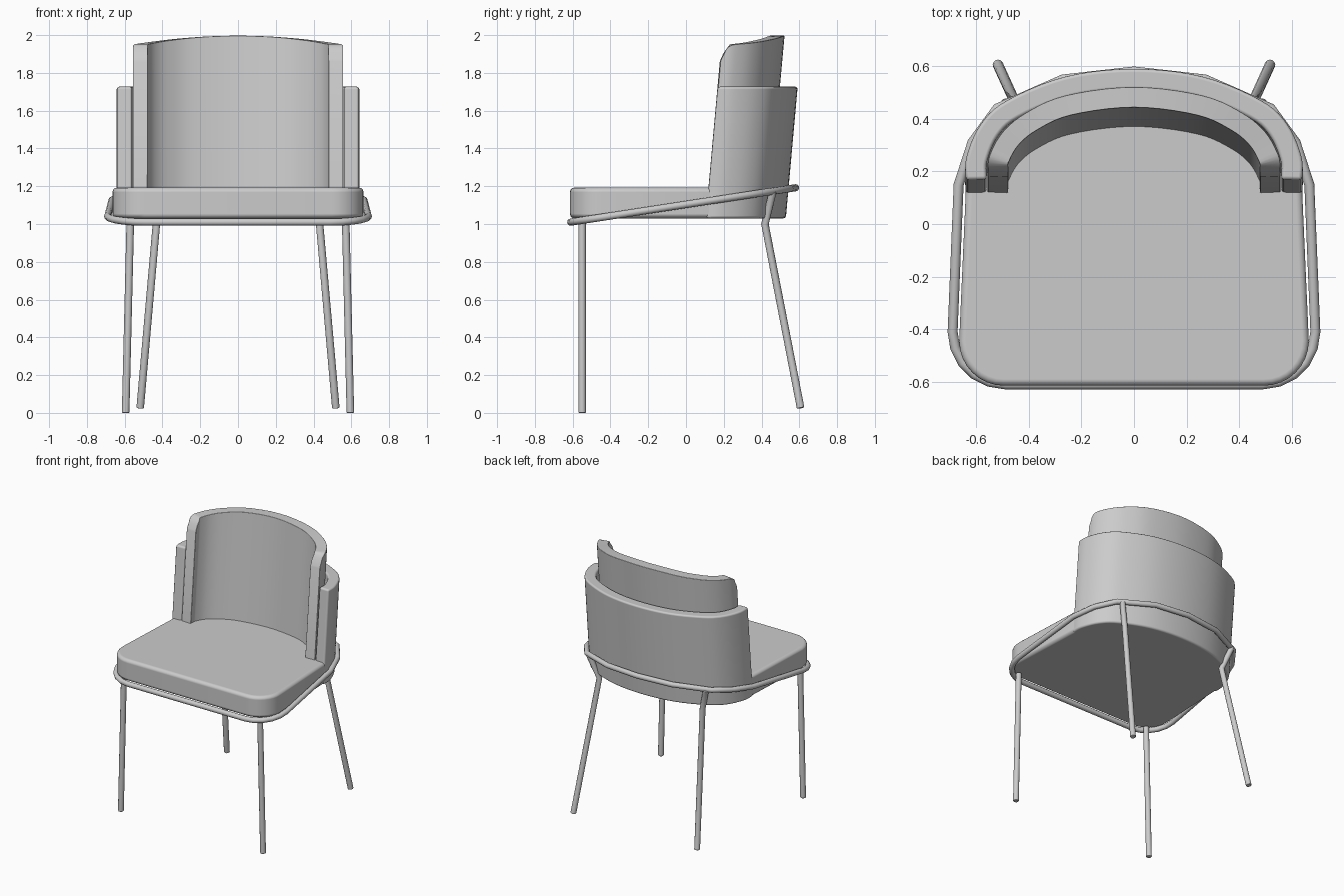
import bpy, bmesh, math
from mathutils import Vector

cube = bpy.data.objects.get("Cube")
if cube:
    bpy.data.objects.remove(cube, do_unlink=True)

grey = bpy.data.materials.new("light grey")
grey.use_nodes = True
grey.diffuse_color = (0.6, 0.6, 0.6, 1)
grey.node_tree.nodes["Principled BSDF"].inputs["Base Color"].default_value = (0.6, 0.6, 0.6, 1)


def finish(name, bm, bevel=0):
    """Turn a bmesh into a smooth-shaded object with optional rounded edges."""
    bmesh.ops.recalc_face_normals(bm, faces=bm.faces)
    mesh = bpy.data.meshes.new(name)
    bm.to_mesh(mesh)
    bm.free()
    obj = bpy.data.objects.new(name, mesh)
    bpy.context.collection.objects.link(obj)
    mesh.materials.append(grey)
    bpy.ops.object.select_all(action="DESELECT")
    obj.select_set(True)
    bpy.context.view_layer.objects.active = obj
    bpy.ops.object.shade_smooth_by_angle(angle=math.radians(40))
    if bevel:
        mod = obj.modifiers.new("rounded edges", "BEVEL")
        mod.width = bevel
        mod.segments = 3
        mod.angle_limit = math.radians(50)
        mod.harden_normals = True
    return obj


def smooth_path(points, steps=5):
    """Catmull-Rom curve through 2D points."""
    pts = [Vector(p) for p in points]
    pts = [2 * pts[0] - pts[1]] + pts + [2 * pts[-1] - pts[-2]]
    out = []
    for a, b, c, d in zip(pts, pts[1:], pts[2:], pts[3:]):
        for i in range(steps):
            t = i / steps
            out.append(0.5 * (2 * b + (c - a) * t + (2 * a - 5 * b + 4 * c - d) * t * t
                              + (3 * b - a - 3 * c + d) * t ** 3))
    return out + [pts[-2]]


def mirrored(points):
    """Right-hand half, ending on the centre line, completed on the left."""
    return list(points) + [(-x, y) for x, y in reversed(points[:-1])]


def shell(name, half, thickness, bottom, top, lean):
    """Upright curved panel that leans back; top is a height function of x, y."""
    path = smooth_path(mirrored(half))
    bm = bmesh.new()
    rings = []
    for i, p in enumerate(path):
        along = path[min(i + 1, len(path) - 1)] - path[max(i - 1, 0)]
        side = Vector((-along.y, along.x)).normalized() * thickness / 2
        high = top(p.x, p.y)
        ring = []
        for s, z in ((1, bottom), (1, high), (-1, high), (-1, bottom)):
            q = p + side * s
            ring.append(bm.verts.new((q.x, q.y + (z - 1.19) * lean, z)))
        rings.append(ring)
    for a, b in zip(rings, rings[1:]):
        for j in range(4):
            k = (j + 1) % 4
            bm.faces.new((a[j], a[k], b[k], b[j]))
    bm.faces.new(rings[0])
    bm.faces.new(rings[-1])
    return finish(name, bm, 0.014)


def tube(name, points, radius, closed=False):
    """Round rod along a 3D path with mitred bends."""
    pts = [Vector(p) for p in points]
    n, sides = len(pts), 12
    bm = bmesh.new()
    rings = []
    for i, p in enumerate(pts):
        before = pts[i - 1] if closed or i else p
        after = pts[(i + 1) % n] if closed or i < n - 1 else p
        d = ((p - before).normalized() + (after - p).normalized()).normalized()
        u = d.cross(Vector((0, 0, 1)) if abs(d.z) < 0.7 else Vector((0, 1, 0))).normalized()
        v = d.cross(u)
        rings.append([bm.verts.new(p + radius * (u * math.cos(a) + v * math.sin(a)))
                      for a in (math.tau * k / sides for k in range(sides))])
    pairs = list(zip(rings, rings[1:]))
    if closed:
        pairs.append((rings[-1], rings[0]))
    else:
        bm.faces.new(rings[0])
        bm.faces.new(rings[-1])
    for a, b in pairs:
        for j in range(sides):
            k = (j + 1) % sides
            bm.faces.new((a[j], a[k], b[k], b[j]))
    return finish(name, bm, 0 if closed else 0.006)


def front_corner(x, y, r, steps):
    """Rounded front corner, from the front edge round to the side."""
    return [(x - r + r * math.sin(a), y + r - r * math.cos(a))
            for a in (math.pi / 2 * i / steps for i in range(steps + 1))]


# Seat cushion
corner = front_corner(0.665, -0.615, 0.17, 8)
back = smooth_path([(0.64, 0.12), (0.61, 0.23), (0.54, 0.34), (0.44, 0.41), (0.25, 0.48), (0, 0.51)], 3)
bm = bmesh.new()
outline = mirrored(corner + [tuple(p) for p in back])
base = bm.faces.new([bm.verts.new((x, y, 1.03)) for x, y in outline])
lifted = bmesh.ops.extrude_face_region(bm, geom=[base])["geom"]
bmesh.ops.translate(bm, vec=(0, 0, 0.163), verts=[g for g in lifted if isinstance(g, bmesh.types.BMVert)])
finish("seat_cushion", bm, 0.025)


# Backrest, arched along the top and rounded down at its two ends
def backrest_top(x, y):
    arch = 1.997 - 0.17 * x * x
    return arch - 0.09 * max(0, 1 - (y - 0.12) / 0.06) ** 2


shell("backrest", [(0.518, 0.12), (0.517, 0.14), (0.513, 0.18), (0.47, 0.255), (0.39, 0.32),
                   (0.25, 0.38), (0, 0.41)], 0.078, 1.05, backrest_top, 0.09)

# Lower outer wrap
shell("outer_wrap", [(0.6, 0.12), (0.598, 0.2), (0.55, 0.31), (0.46, 0.39),
                     (0.25, 0.475), (0, 0.503)], 0.08, 1.03, lambda x, y: 1.727, 0.09)

# Tilted frame ring under the seat
ring = mirrored(front_corner(0.69, -0.61, 0.2, 5)
                + [(0.667, 0.15), (0.615, 0.31), (0.52, 0.44), (0.27, 0.55), (0, 0.58)])
tube("frame_ring", [(x, y, 1.01 + (y + 0.61) * 0.153) for x, y in ring], 0.019, closed=True)

# Legs
for side, s in (("left", 1), ("right", -1)):
    tube("front_leg_" + side, [(0.595 * s, -0.55, 0), (0.57 * s, -0.55, 1.02)], 0.02)
    tube("back_leg_" + side, [(0.518 * s, 0.607, 0.025), (0.432 * s, 0.418, 1.0),
                              (0.49 * s, 0.46, 1.172)], 0.02)
